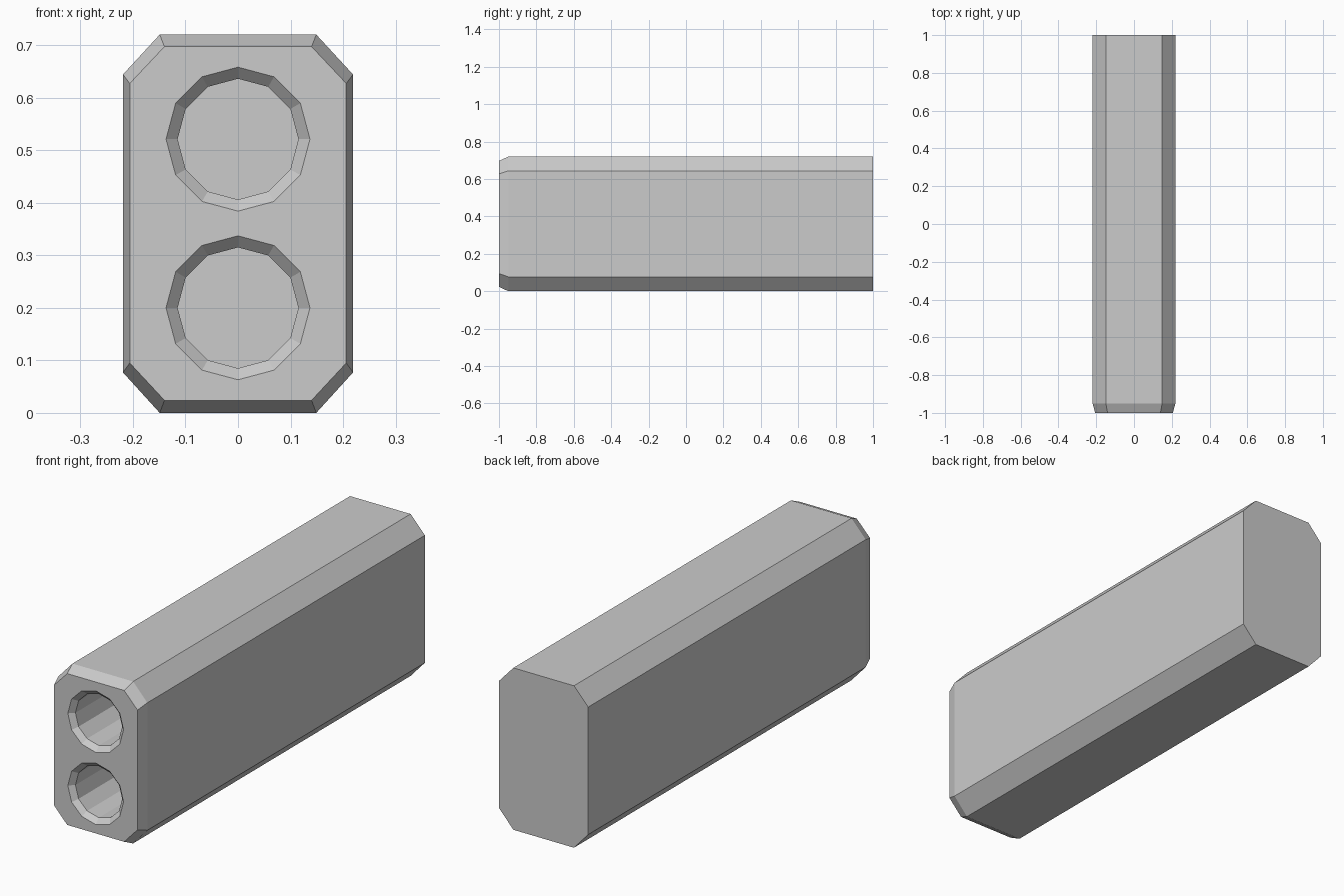
import bpy, bmesh
from math import sin, cos, pi

if "Cube" in bpy.data.objects:
    bpy.data.objects.remove(bpy.data.objects["Cube"])


def loft(name, sections):
    """Closed solid through (y, [(x, z), ...]) cross-sections."""
    bm = bmesh.new()
    rings = [[bm.verts.new((x, y, z)) for x, z in pts] for y, pts in sections]
    n = len(rings[0])
    for a, b in zip(rings, rings[1:]):
        for i in range(n):
            j = (i + 1) % n
            bm.faces.new((a[i], a[j], b[j], b[i]))
    bm.faces.new(rings[0])
    bm.faces.new(rings[-1])
    bmesh.ops.recalc_face_normals(bm, faces=bm.faces)
    mesh = bpy.data.meshes.new(name)
    bm.to_mesh(mesh)
    bm.free()
    obj = bpy.data.objects.new(name, mesh)
    bpy.context.collection.objects.link(obj)
    return obj


def octagon(w, w_flat, z0, z1, z2, z3):
    right = [(w_flat, z0), (w, z1), (w, z2), (w_flat, z3)]
    return right + [(-x, z) for x, z in reversed(right)]


def circle(r, cz, sides=12):
    return [(r * sin(2 * pi * i / sides), cz + r * cos(2 * pi * i / sides))
            for i in range(sides)]


# Long block with chamfered corners and a tapered front edge
outer = octagon(0.219, 0.149, 0.0, 0.077, 0.644, 0.72)
front = octagon(0.206, 0.14, 0.024, 0.095, 0.627, 0.697)
body = loft("barrel_block", [(-1.0, front), (-0.95, outer), (1.0, outer)])

# Two twelve-sided bores with countersunk mouths
for label, cz in (("lower", 0.2), ("upper", 0.521)):
    cutter = loft(label + "_bore_cutter", [
        (-1.022, circle(0.159, cz)),
        (-0.978, circle(0.115, cz)),
        (-0.5, circle(0.115, cz))])
    cutter.hide_render = True
    cutter.display_type = 'WIRE'
    cut = body.modifiers.new(label + "_bore", 'BOOLEAN')
    cut.operation = 'DIFFERENCE'
    cut.solver = 'EXACT'
    cut.object = cutter
